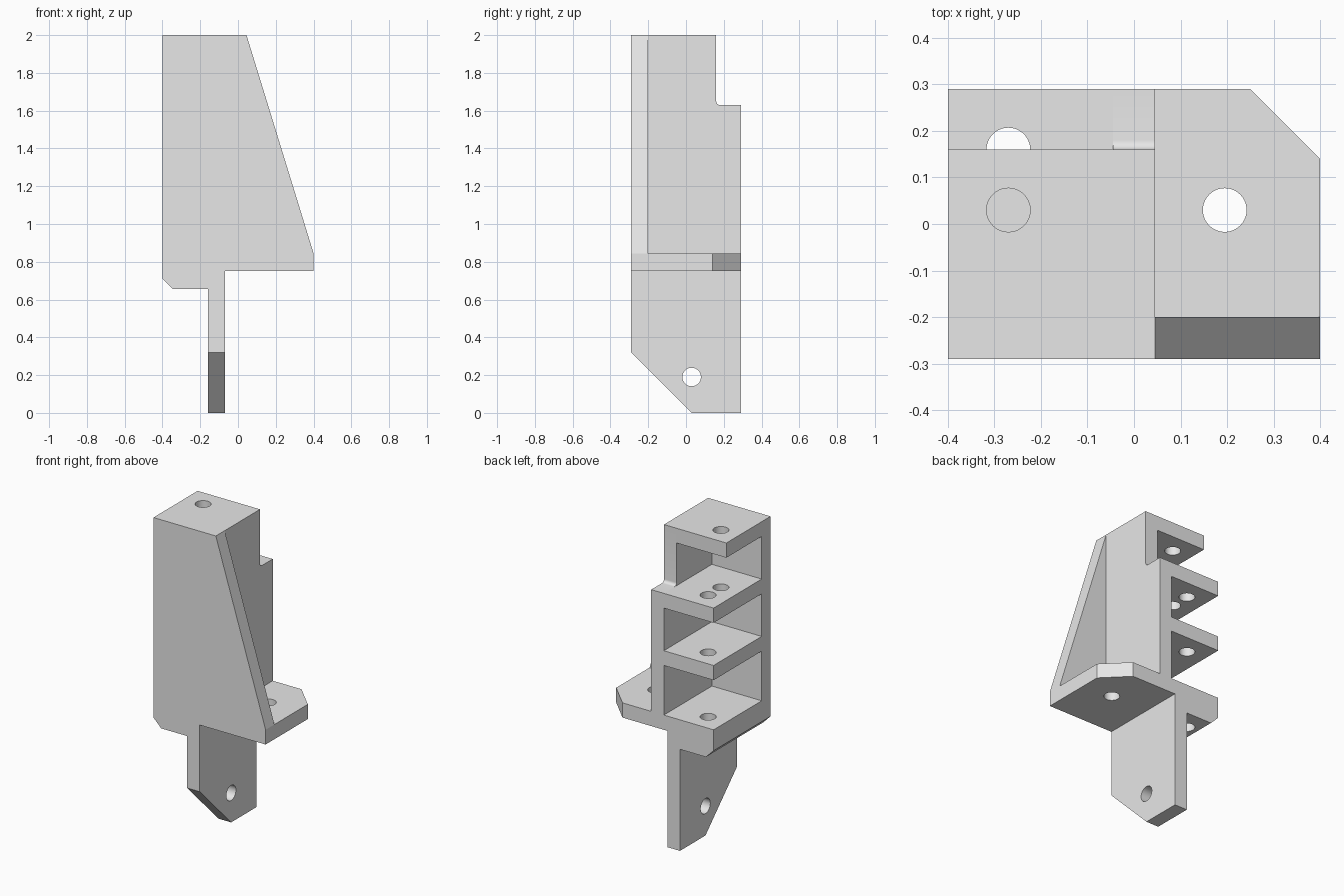
import bpy
import bmesh
from math import cos, sin, pi, radians
from mathutils import Vector

old = bpy.data.objects.get("Cube")
if old:
    bpy.data.objects.remove(old, do_unlink=True)

grey = bpy.data.materials.new("plain_grey")
grey.use_nodes = True
grey.diffuse_color = (0.8, 0.8, 0.8, 1)
grey.node_tree.nodes["Principled BSDF"].inputs["Base Color"].default_value = (0.8, 0.8, 0.8, 1)

# Order in which (u, v, depth) are placed on x, y, z for each extrusion axis
PLACE = {
    "x": lambda u, v, d: Vector((d, u, v)),
    "y": lambda u, v, d: Vector((u, d, v)),
    "z": lambda u, v, d: Vector((u, v, d)),
}


def arc(cu, cv, r, start, end, steps):
    return [(cu + r * cos(start + (end - start) * i / steps),
             cv + r * sin(start + (end - start) * i / steps)) for i in range(steps + 1)]


def rect(u0, u1, v0, v1):
    return [(u0, v0), (u1, v0), (u1, v1), (u0, v1)]


def prism(name, outline, axis, lo, hi, holes=()):
    """Extrude an outline with round through holes along an axis."""
    place = PLACE[axis]
    bm = bmesh.new()
    loops = [outline] + [arc(u, v, r, 0, 2 * pi, 40)[:-1] for u, v, r in holes]
    for loop in loops:
        verts = [bm.verts.new(place(u, v, lo)) for u, v in loop]
        for a, b in zip(verts, verts[1:] + verts[:1]):
            bm.edges.new((a, b))
    normal = place(0, 0, 1)
    bmesh.ops.triangle_fill(bm, use_beauty=True, edges=bm.edges[:], normal=normal)
    out = bmesh.ops.extrude_face_region(bm, geom=bm.faces[:], use_keep_orig=True)
    moved = [g for g in out["geom"] if isinstance(g, bmesh.types.BMVert)]
    bmesh.ops.translate(bm, verts=moved, vec=normal * (hi - lo))
    bmesh.ops.recalc_face_normals(bm, faces=bm.faces[:])
    for f in bm.faces:
        f.smooth = True
    mesh = bpy.data.meshes.new(name)
    bm.to_mesh(mesh)
    bm.free()
    mesh.set_sharp_from_angle(angle=radians(30))
    mesh.materials.append(grey)
    obj = bpy.data.objects.new(name, mesh)
    bpy.context.collection.objects.link(obj)
    return obj


LEFT, RIGHT = -0.4, 0.4        # full width
FRONT, BACK = -0.29, 0.29      # full depth
WALL = 0.045                   # half thickness of the upright wall
INNER = -0.2                   # back of the front plate
STEP = 0.16                    # back of the shortened top
FLOOR, LEDGE, TOP = 0.845, 1.63, 2.0
UNDER = 0.75                   # underside of the flange
TAB_L, TAB_R = -0.16, -0.07
R = 0.047
near_hole, far_hole = (-0.27, 0.03, R), (-0.27, STEP, R)

# Front plate with its sloping gusset edge
prism("front_plate", [(LEFT, FLOOR), (RIGHT, FLOOR), (WALL, TOP), (LEFT, TOP)],
      "y", FRONT, INNER)

# Upright wall, stepped at the back with a small fillet
fillet = arc(STEP + 0.02, LEDGE + 0.02, 0.02, 1.5 * pi, pi, 6)
prism("upright_wall",
      [(INNER, FLOOR), (BACK, FLOOR), (BACK, LEDGE)] + fillet + [(STEP, TOP), (INNER, TOP)],
      "x", -WALL, WALL)

# Shelves
for name, z, back, holes in (("top_shelf", TOP, STEP, [near_hole]),
                             ("upper_shelf", LEDGE, BACK, [near_hole, far_hole]),
                             ("middle_shelf", 1.26, BACK, [far_hole])):
    prism(name, rect(LEFT, -WALL, INNER, back), "z", z - 0.095, z, holes)

# Thick bottom shelf with a bevelled lower edge
block = prism("bottom_shelf", rect(LEFT, TAB_L, FRONT, BACK), "z", 0.655, FLOOR, [far_hole])
bm = bmesh.new()
bm.from_mesh(block.data)
cut = bmesh.ops.bisect_plane(bm, geom=bm.verts[:] + bm.edges[:] + bm.faces[:],
                             plane_co=(LEFT, 0, 0.71), plane_no=(-1, 0, -1), clear_outer=True)
rim = [e for e in cut["geom_cut"] if isinstance(e, bmesh.types.BMEdge)]
bmesh.ops.contextual_create(bm, geom=rim)
bmesh.ops.recalc_face_normals(bm, faces=bm.faces[:])
bm.to_mesh(block.data)
bm.free()
block.data.set_sharp_from_angle(angle=radians(30))

# Base flange with a clipped back corner
prism("base_flange",
      [(TAB_L, FRONT), (RIGHT, FRONT), (RIGHT, 0.14), (0.25, BACK), (TAB_L, BACK)],
      "z", UNDER, FLOOR, [(0.195, 0.03, R)])

# Hanging tab with a clipped front corner
prism("hanging_tab",
      [(0.03, 0), (BACK, 0), (BACK, UNDER), (FRONT, UNDER), (FRONT, 0.32)],
      "x", TAB_L, TAB_R, [(0.03, 0.19, 0.049)])
